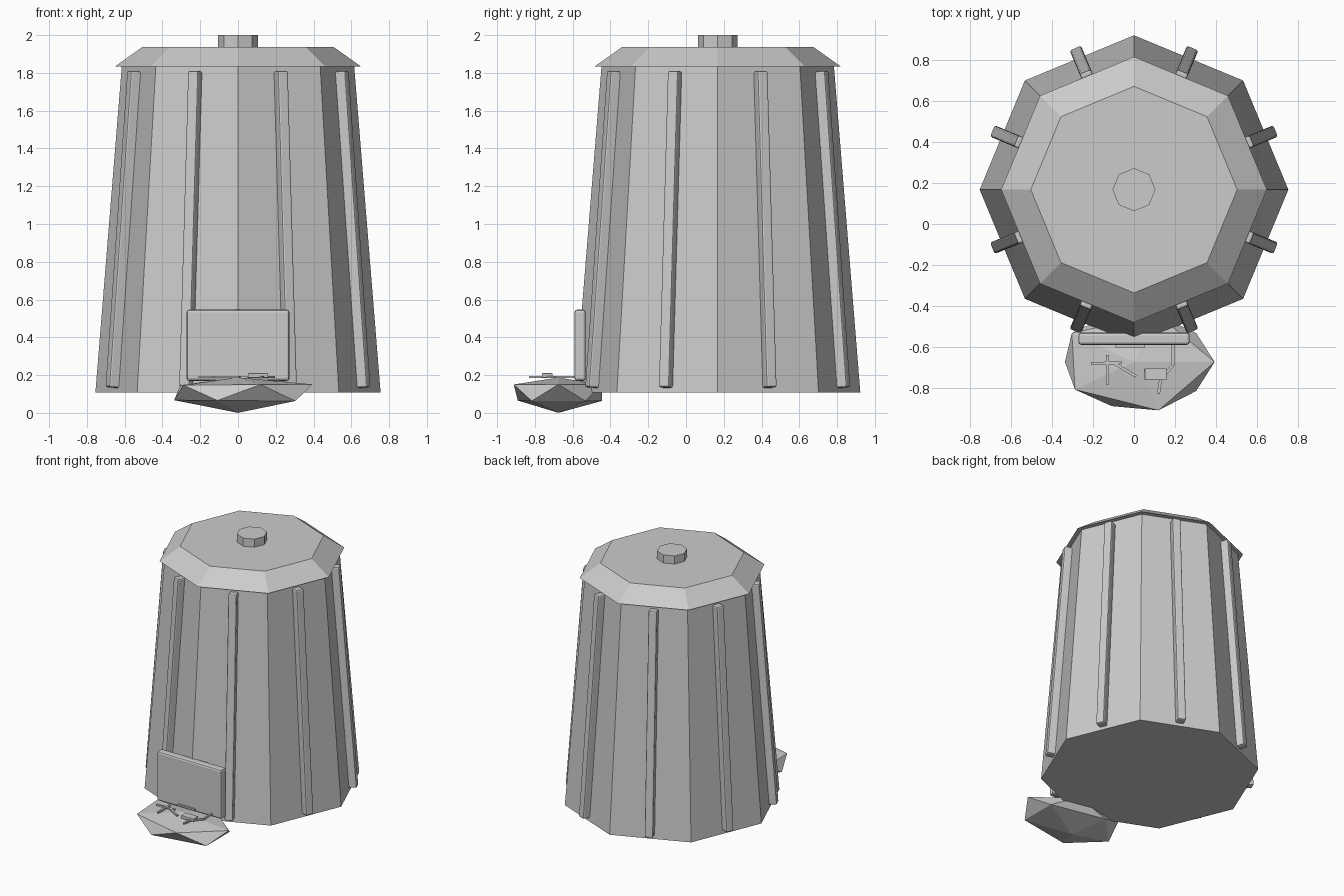
import bpy, bmesh, math
from mathutils import Vector, Matrix

cube = bpy.data.objects.get("Cube")
if cube:
    bpy.data.objects.remove(cube, do_unlink=True)

grey = bpy.data.materials.new("plain grey")
grey.use_nodes = True
COLOUR = (0.6, 0.6, 0.6, 1)
grey.diffuse_color = COLOUR
grey.node_tree.nodes["Principled BSDF"].inputs["Base Color"].default_value = COLOUR

CENTRE_Y = 0.168
BASE_Z, RIM_Z = 0.108, 1.838
BASE_R, RIM_R = 0.755, 0.615


def finish(name, bm, bevel=0):
    mesh = bpy.data.meshes.new(name)
    bm.to_mesh(mesh)
    bm.free()
    mesh.materials.append(grey)
    ob = bpy.data.objects.new(name, mesh)
    bpy.context.collection.objects.link(ob)
    if bevel:
        mod = ob.modifiers.new("soft edges", 'BEVEL')
        mod.width = bevel
        mod.segments = 2
    return ob


def frustum(name, r1, r2, z1, z2):
    bm = bmesh.new()
    place = Matrix.Translation((0, CENTRE_Y, (z1 + z2) / 2))
    bmesh.ops.create_cone(bm, cap_ends=True, segments=8, radius1=r1, radius2=r2,
                          depth=z2 - z1, matrix=place)
    # align a corner with the x axis
    return finish(name, bm)


def box(name, size, matrix, bevel=0):
    bm = bmesh.new()
    bmesh.ops.create_cube(bm, size=1, matrix=matrix @ Matrix.Diagonal((*size, 1)))
    return finish(name, bm, bevel)


# Octagonal tapered bin, lid and knob
frustum("bin_body", BASE_R, RIM_R, BASE_Z, RIM_Z)
frustum("lid", 0.65, 0.505, RIM_Z - 0.003, 1.938)
frustum("lid_knob", 0.105, 0.105, 1.93, 2.0)

# One rib up the middle of each side, leaning with the wall
apothem = math.cos(math.pi / 8)
lean = math.atan((BASE_R - RIM_R) * apothem / (RIM_Z - BASE_Z))
mid_r = (BASE_R + RIM_R) / 2 * apothem
for i in range(8):
    angle = math.pi / 8 + i * math.pi / 4
    m = (Matrix.Translation((0, CENTRE_Y, 0.97)) @ Matrix.Rotation(angle, 4, 'Z')
         @ Matrix.Translation((mid_r, 0, 0)) @ Matrix.Rotation(-lean, 4, 'Y'))
    box(f"rib_{i + 1}", (0.11, 0.06, 1.68), m, 0.01)

# Upright front panel
box("front_panel", (0.545, 0.06, 0.377), Matrix.Translation((0, -0.561, 0.358)), 0.014)

# Flat faceted stone: each corner of an icosphere is pushed in or out
bm = bmesh.new()
bmesh.ops.create_icosphere(bm, subdivisions=1, radius=1)
pushes = [((0, 0, -1), 1.1), ((0, 0, 1), 0.85), ((0.89, 0, 0.45), 1.05),
          ((-0.72, -0.53, 0.45), 0.95), ((0.28, -0.85, 0.45), 1.03),
          ((-0.28, -0.85, -0.45), 0.94), ((-0.89, 0, -0.45), 0.9)]
for v in bm.verts:
    for direction, push in pushes:
        if (v.co - Vector(direction)).length < 0.1:
            v.co *= push
            break
bmesh.ops.transform(bm, verts=bm.verts,
                    matrix=Matrix.Translation((0, -0.675, 0.106)) @ Matrix.Diagonal((0.42, 0.27, 0.096, 1)))
finish("stone", bm)

# Twigs and a small block lying on the stone
twigs = [((-0.13, -0.64), (-0.13, -0.785)), ((-0.21, -0.683), (-0.06, -0.678)),
         ((-0.10, -0.68), (0.01, -0.745)), ((-0.09, -0.597), (0.055, -0.597)),
         ((0.19, -0.585), (0.19, -0.69)), ((0.19, -0.69), (0.13, -0.76)),
         ((0.13, -0.76), (0.12, -0.83))]
for i, (a, b) in enumerate(twigs):
    a, b = Vector(a), Vector(b)
    d, mid = b - a, (a + b) / 2
    m = Matrix.Translation((mid.x, mid.y, 0.19)) @ Matrix.Rotation(math.atan2(d.y, d.x), 4, 'Z')
    box(f"twig_{i + 1}", (d.length, 0.014, 0.012), m)
box("small_block", (0.107, 0.056, 0.024), Matrix.Translation((0.106, -0.735, 0.198)), 0.003)
